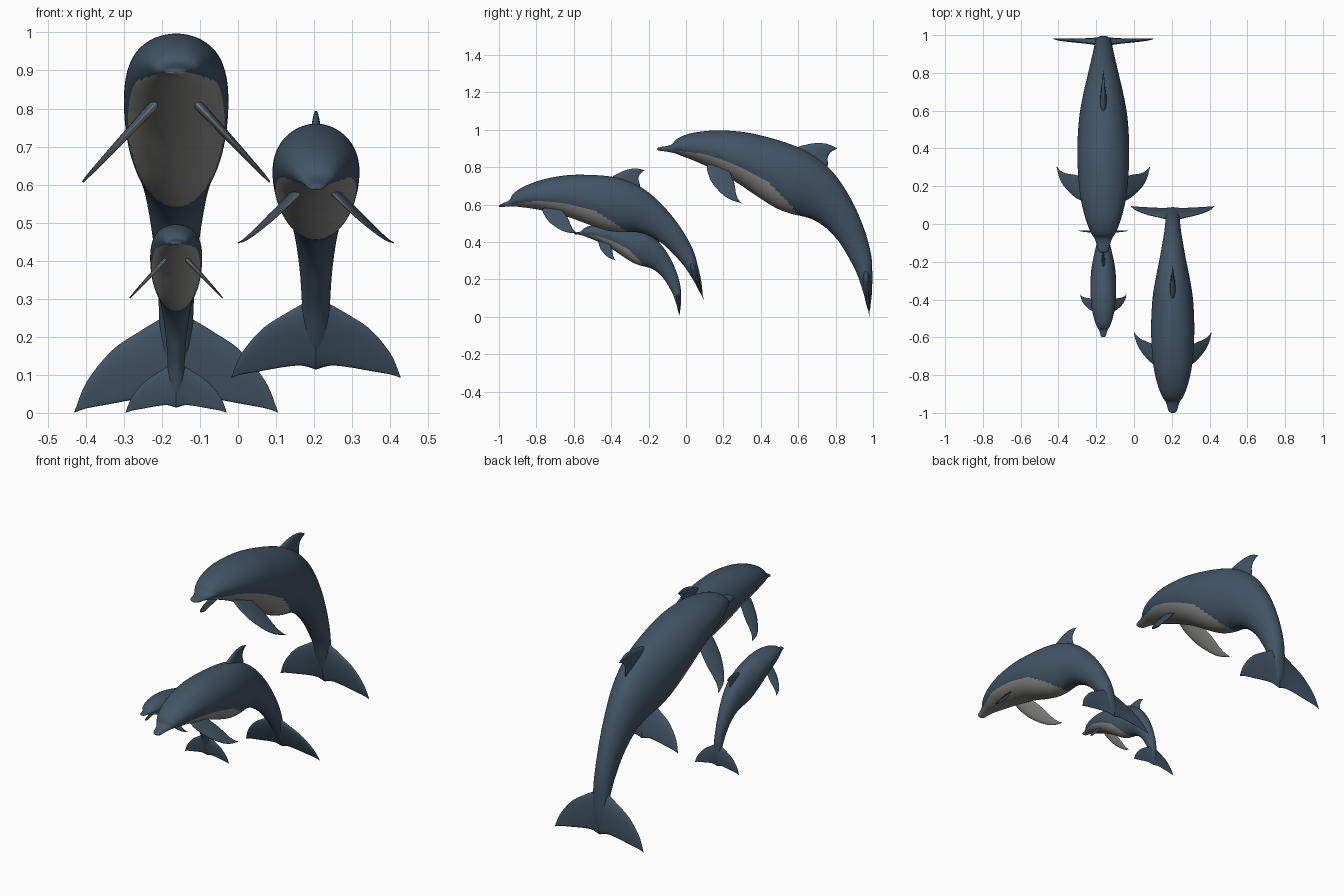
import bpy, bmesh, math
from mathutils import Vector, Matrix

if "Cube" in bpy.data.objects:
    bpy.data.objects.remove(bpy.data.objects["Cube"])


def material(name, rgb):
    m = bpy.data.materials.new(name)
    m.diffuse_color = (*rgb, 1)
    m.use_nodes = True
    m.node_tree.nodes["Principled BSDF"].inputs["Base Color"].default_value = m.diffuse_color
    return m


MATS = [material("slate_blue_skin", (0.055, 0.09, 0.13)),
        material("grey_belly", (0.28, 0.28, 0.27))]


def smooth_rows(rows, n):
    """Catmull-Rom interpolation through rows of numbers."""
    out = []
    for i in range(len(rows) - 1):
        a, b = rows[max(i - 1, 0)], rows[i]
        c, d = rows[i + 1], rows[min(i + 2, len(rows) - 1)]
        for k in range(n):
            t = k / n
            out.append([0.5 * (2 * q + (r - p) * t + (2 * p - 5 * q + 4 * r - s) * t * t
                               + (3 * q - p - 3 * r + s) * t ** 3)
                        for p, q, r, s in zip(a, b, c, d)])
    out.append(list(rows[-1]))
    return out


def skin(bm, rings, is_grey):
    """Bridge closed rings into a tube with capped ends."""
    vs = [[bm.verts.new(p) for p in r] for r in rings]
    n = len(vs[0])
    faces = []
    for a, b in zip(vs, vs[1:]):
        for j in range(n):
            k = (j + 1) % n
            f = bm.faces.new((a[j], a[k], b[k], b[j]))
            f.material_index = int(is_grey(f.calc_center_median(), (j + 0.5) / n))
            faces.append(f)
    faces += [bm.faces.new(vs[0][::-1]), bm.faces.new(vs[-1])]
    bmesh.ops.recalc_face_normals(bm, faces=faces)


def mesh_from(bm, name):
    for f in bm.faces:
        f.smooth = True
    me = bpy.data.meshes.new(name)
    bm.to_mesh(me)
    bm.free()
    for m in MATS:
        me.materials.append(m)
    return me


# Body stations: top y, top z, bottom y, bottom z, half width
BODY = [
    (-.154, .900, -.154, .894, .008), (-.142, .907, -.142, .888, .026),
    (-.100, .914, -.105, .884, .037), (-.074, .924, -.075, .878, .048),
    (-.055, .946, -.050, .871, .062), (-.016, .968, -.020, .859, .078),
    (.050, .986, .045, .834, .100), (.166, .997, .130, .795, .122),
    (.316, .987, .260, .725, .135), (.450, .957, .380, .645, .137),
    (.580, .915, .480, .583, .131), (.670, .870, .560, .552, .120),
    (.760, .800, .660, .527, .101), (.830, .715, .740, .482, .083),
    (.900, .595, .815, .405, .066), (.957, .457, .868, .320, .053),
    (.990, .330, .910, .240, .046), (.996, .230, .935, .170, .043),
    (.994, .130, .957, .100, .036), (.986, .060, .972, .055, .022),
    (.981, .032, .979, .032, .008)]

# Upper limit of the grey belly seen from the side: y, z
BELLY = [(-.16, .897), (-.05, .890), (.075, .873), (.18, .845), (.26, .815),
         (.34, .780), (.45, .710), (.53, .630), (.61, .537)]


def below_belly_line(p, _):
    for (y0, z0), (y1, z1) in zip(BELLY, BELLY[1:]):
        if y0 <= p.y < y1:
            return p.z < z0 + (z1 - z0) * (p.y - y0) / (y1 - y0)
    return False


def body_mesh():
    bm = bmesh.new()
    rings = []
    for ty, tz, by, bz, w in smooth_rows(BODY, 7):
        top, bot = Vector((0, ty, tz)), Vector((0, by, bz))
        mid, half = (top + bot) / 2, (top - bot) / 2
        rings.append([mid + half * math.cos(a) + Vector((w * math.sin(a), 0, 0))
                      for a in (2 * math.pi * j / 80 for j in range(80))])
    skin(bm, rings, below_belly_line)
    return mesh_from(bm, "body")


def blade_mesh(name, rows, normal, sides=(1,), grey_under=False):
    """Loft a thin fin. Row: lead x, y, z, trail x, y, z, half thickness."""
    bm = bmesh.new()
    n = 24
    for s in sides:
        rings = []
        for r in smooth_rows(rows, 7):
            lead, trail, th = Vector(r[:3]), Vector(r[3:6]), r[6]
            ring = []
            for j in range(n):
                a = 2 * math.pi * j / n
                p = lead.lerp(trail, 0.5 - 0.5 * math.cos(a))
                p += Vector(normal) * th * math.sin(a) * (1 + 0.4 * math.cos(a))
                ring.append((p.x * s, p.y, p.z))
            rings.append(ring)
        skin(bm, rings, lambda p, u: grey_under and u > 0.5)
    return mesh_from(bm, name)


# Dorsal fin
fin_rows = [(0, ly, lz, 0, ty, tz, th) for ly, lz, ty, tz, th in [
    (.550, .840, .730, .750, .020), (.590, .902, .757, .806, .017),
    (.645, .921, .757, .845, .013), (.700, .929, .764, .868, .009),
    (.757, .924, .779, .884, .006), (.808, .901, .809, .899, .001)]]

# Flippers, sweeping out, down and back
flip_rows = [(x, ly, .78 - (x - .088) * 1.076, x - .003, ty,
              .776 - (x - .088) * 1.076, th) for x, ly, ty, th in [
    (.050, .112, .215, .012), (.088, .114, .235, .011), (.144, .138, .258, .009),
    (.200, .190, .268, .006), (.230, .240, .283, .004), (.247, .300, .302, .001)]]

# Tail flukes
fluke_rows = [(x, .981 - .08 * lz, lz, x, .981 - .08 * tz, tz, th)
              for x, lz, tz, th in [
    (0, .270, .028, .022), (.045, .245, .041, .017), (.098, .213, .037, .012),
    (.170, .163, .024, .008), (.235, .082, .012, .005), (.267, .004, .001, .001)]]

PARTS = [body_mesh(),
         blade_mesh("dorsal_fin", fin_rows, (1, 0, 0)),
         blade_mesh("flippers", flip_rows, (.73, 0, .68), (1, -1), True),
         blade_mesh("tail_flukes", fluke_rows, (0, 1, .08), (1, -1))]

# Three animals: beak tip position, pitch and scale
NOSE = Vector((0, -.154, .897))
for name, pos, pitch, size in [
        ("large", (-.1625, -.154, .897), 0, 1),
        ("medium", (.205, -1.0, .591), 13.8, .832),
        ("small", (-.1625, -.599, .446), 0, .4975)]:
    mat = (Matrix.Translation(pos) @ Matrix.Rotation(math.radians(pitch), 4, 'X')
           @ Matrix.Scale(size, 4) @ Matrix.Translation(-NOSE))
    for me in PARTS:
        ob = bpy.data.objects.new(f"{name}_dolphin_{me.name}", me.copy())
        ob.data.transform(mat)
        bpy.context.collection.objects.link(ob)
